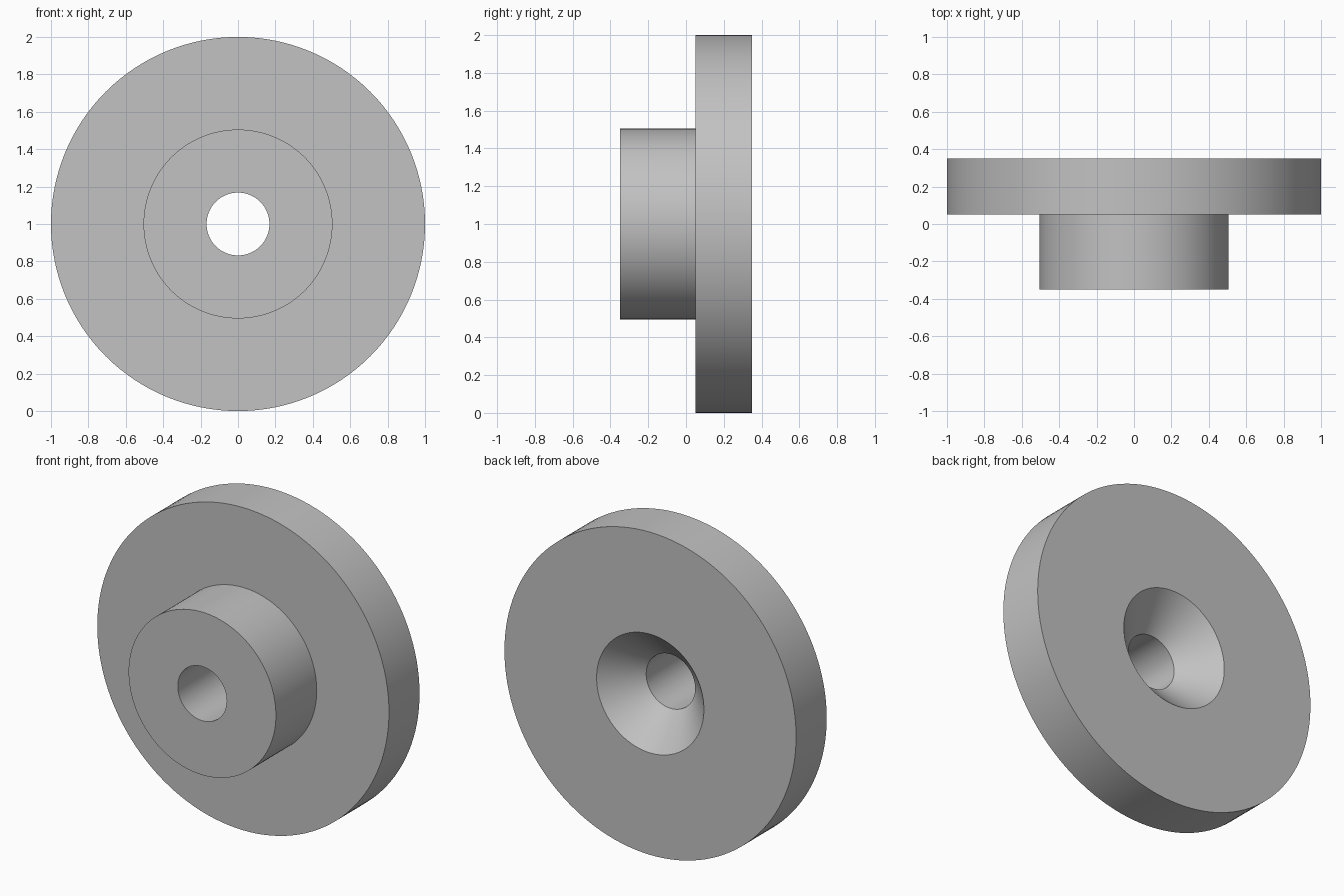
import bpy
import math

cube = bpy.data.objects.get("Cube")
if cube:
    bpy.data.objects.remove(cube, do_unlink=True)

SEGMENTS = 128

# Plain grey metal
grey = bpy.data.materials.new("grey_metal")
grey.use_nodes = True
colour = (0.54, 0.54, 0.54, 1)
grey.diffuse_color = colour
grey.node_tree.nodes["Principled BSDF"].inputs["Base Color"].default_value = colour


def lathe(name, profile, centre_z):
    """Revolve a closed (radius, y) profile about the front-to-back axis."""
    count = len(profile)
    verts, faces = [], []
    for s in range(SEGMENTS):
        a = math.tau * s / SEGMENTS
        verts += [(r * math.sin(a), y, centre_z + r * math.cos(a)) for r, y in profile]
        nxt = (s + 1) % SEGMENTS
        for i in range(count):
            j = (i + 1) % count
            faces.append((s * count + i, s * count + j, nxt * count + j, nxt * count + i))
    mesh = bpy.data.meshes.new(name)
    mesh.from_pydata(verts, [], faces)
    mesh.materials.append(grey)
    obj = bpy.data.objects.new(name, mesh)
    bpy.context.collection.objects.link(obj)
    bpy.ops.object.select_all(action="DESELECT")
    obj.select_set(True)
    bpy.context.view_layer.objects.active = obj
    bpy.ops.object.mode_set(mode="EDIT")
    bpy.ops.mesh.select_all(action="SELECT")
    bpy.ops.mesh.normals_make_consistent(inside=False)
    bpy.ops.object.mode_set(mode="OBJECT")
    bpy.ops.object.shade_smooth_by_angle(angle=math.radians(30))
    return obj


# Flange with a front hub, a through bore and a countersink at the back
BORE, SINK, HUB, RIM = 0.168, 0.368, 0.505, 1.0
FRONT, STEP, BACK = -0.35, 0.05, 0.35
lathe("flanged_hub", [
    (BORE, FRONT), (HUB, FRONT),
    (HUB, STEP), (RIM, STEP),
    (RIM, BACK), (SINK, BACK),
    (BORE, BACK - (SINK - BORE)),
], RIM)
